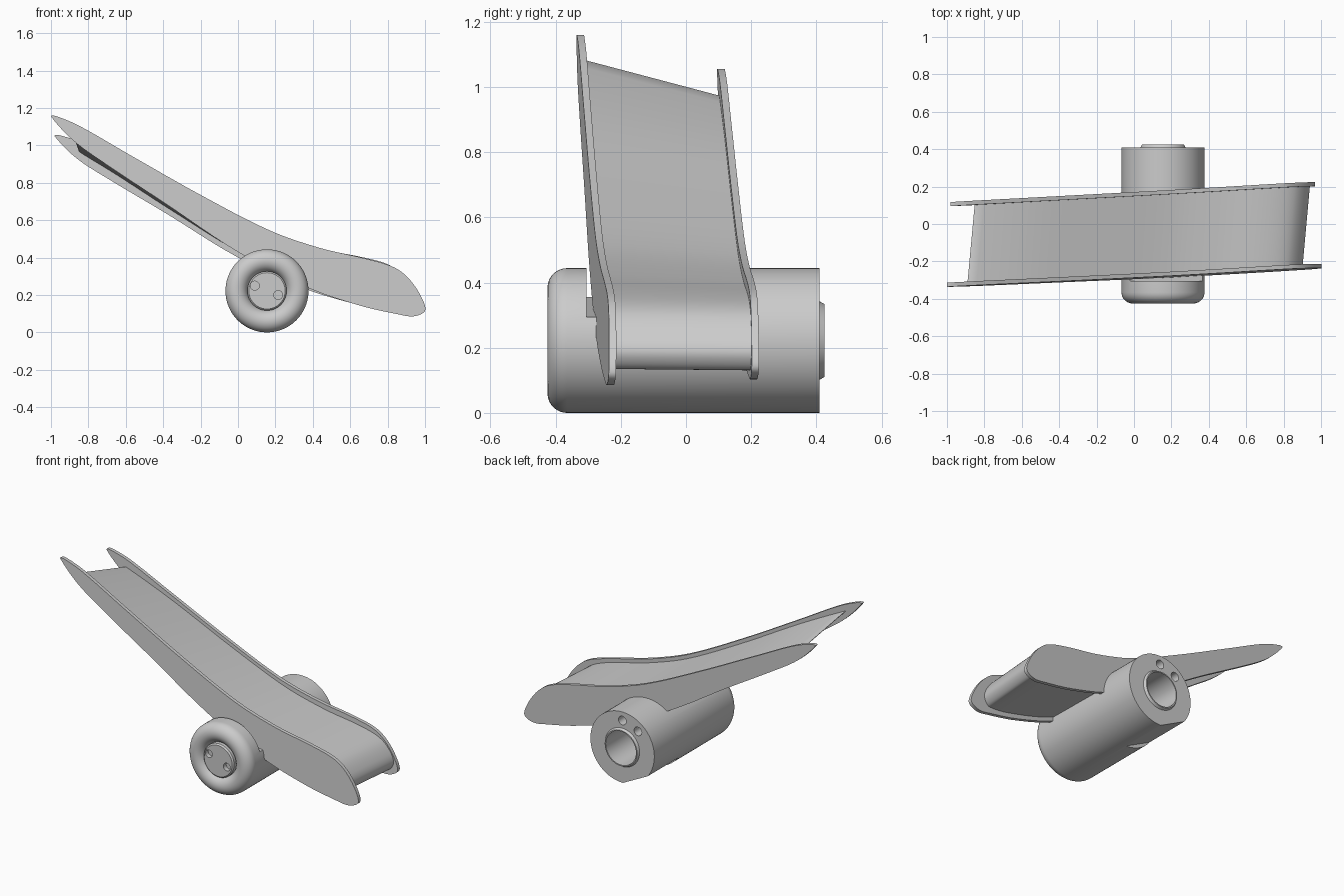
import bpy, bmesh, math
from mathutils import Vector, Matrix

if "Cube" in bpy.data.objects:
    bpy.data.objects.remove(bpy.data.objects["Cube"])

HX, HZ, HR = 0.155, 0.222, 0.222   # hub axis and radius


def make(name, bm, angle=30):
    bmesh.ops.remove_doubles(bm, verts=bm.verts, dist=1e-5)
    bmesh.ops.recalc_face_normals(bm, faces=bm.faces)
    me = bpy.data.meshes.new(name)
    bm.to_mesh(me)
    bm.free()
    ob = bpy.data.objects.new(name, me)
    bpy.context.collection.objects.link(ob)
    smooth(ob, angle)
    return ob


def smooth(ob, angle=30):
    bpy.ops.object.select_all(action='DESELECT')
    ob.select_set(True)
    bpy.context.view_layer.objects.active = ob
    bpy.ops.object.shade_smooth_by_angle(angle=math.radians(angle))


def spline(pts, n=6):
    """Closed smooth curve through the points."""
    out, m = [], len(pts)
    for i in range(m):
        a, b, c, d = (Vector(pts[(i + k) % m]) for k in (-1, 0, 1, 2))
        # end tangents scaled by the chord so uneven spacing stays smooth
        L = (c - b).length
        t0 = (c - a) * (L / ((b - a).length + L))
        t1 = (d - b) * (L / ((d - c).length + L))
        for j in range(n):
            t = j / n
            out.append(b * (2*t**3 - 3*t*t + 1) + t0 * (t**3 - 2*t*t + t)
                       + c * (3*t*t - 2*t**3) + t1 * (t**3 - t*t))
    return out


def loft(name, ring_a, ring_b, angle=30):
    bm = bmesh.new()
    a = [bm.verts.new(p) for p in ring_a]
    b = [bm.verts.new(p) for p in ring_b]
    n = len(a)
    for i in range(n):
        bm.faces.new((a[i], a[(i+1) % n], b[(i+1) % n], b[i]))
    bm.faces.new(a)
    bm.faces.new(b)
    return make(name, bm, angle)


def front_y(x, z):
    return -0.276 + 0.049*x + 0.04*(z - 0.63 + 0.53*x)


def back_y(x, z):
    return 0.16 + 0.054*x + 0.02*(z - 0.6 + 0.5*x)


def drop(x):
    """How far the back section sits below the front one (blade twist)."""
    return 0.025 - 0.0625*x + 0.0175*x*x


# End plates: one outline, the back one twisted
plate = spline([(-1, 1.155), (-.975, 1.157), (-.85, 1.105), (-.58, .95), (-.2, .735), (.17, .545),
                (.436, .452), (.70, .39), (.84, .345), (.92, .28), (.985, .18),
                (1, .115), (.94, .086), (.86, .096), (.65, .144), (.37, .24),
                (0, .43), (-.39, .69), (-.7, .895), (-.88, 1.025)])
back_plate = [Vector((p.x*0.973 - 0.008, p.y - drop(p.x))) for p in plate]
for name, prof, fy in (("front_end_plate", plate, front_y), ("back_end_plate", back_plate, back_y)):
    loft(name, *[[(p.x, fy(p.x, p.y) + s, p.y) for p in prof] for s in (-.011, .011)])

# Blade body lofted between the plates
body = spline([(-.89, 1.085), (-.58, .925), (-.2, .71), (.17, .52), (.436, .428), (.70, .365),
               (.82, .315), (.885, .24), (.90, .18), (.86, .135), (.65, .172),
               (.37, .265), (0, .455), (-.39, .72), (-.7, .945), (-.885, 1.075)])
back_body = [Vector((p.x + 0.04, p.y - drop(p.x) - 0.02)) for p in body]
loft("blade_body", [(p.x, front_y(p.x, p.y), p.y) for p in body],
     [(p.x, back_y(p.x, p.y), p.y) for p in back_body])

# Hub: revolved profile (y, radius) with rounded front ring, plug and rear bore
prof = [(-.418, 0), (-.418, .097), (-.410, .105), (-.385, .105)]
prof += [(-.365 - .06*math.sin(t), .162 - .06*math.cos(t))
         for t in [math.radians(25 + 155*i/14) for i in range(15)]]
prof += [(.41, HR), (.41, .12), (.425, .112), (.425, .105), (-.22, .105), (-.22, 0)]
bm = bmesh.new()
vs = [bm.verts.new((HX, y, HZ + r)) for y, r in prof]
es = [bm.edges.new(e) for e in zip(vs, vs[1:])]
bmesh.ops.spin(bm, geom=vs + es, cent=(HX, 0, HZ), axis=(0, 1, 0),
               angle=2*math.pi, steps=72, use_duplicate=False)
hub = make("hub", bm)

# Cutters
cutters = []


def drill(x, z, y, r, depth):
    bm = bmesh.new()
    bmesh.ops.create_cone(bm, cap_ends=True, segments=24, radius1=r, radius2=r, depth=depth,
                          matrix=Matrix.Translation((x, y, z)) @ Matrix.Rotation(math.pi/2, 4, 'X'))
    cutters.append(make("drill_cutter", bm))


for x, z in ((.09, .25), (.215, .2)):          # plug holes
    drill(x, z, -.42, .024, .06)
for deg in (90, 130):                          # rear face holes
    a = math.radians(deg)
    drill(HX + .168*math.cos(a), HZ + .168*math.sin(a), .41, .027, .2)

# slot beside the front plate
slot = [(.45, .28), (.45, .6), (-.15, .6), (-.15, .375)]
cutters.append(loft("slot_cutter", *[[(x, y, z) for x, z in slot] for y in (-.305, -.265)]))

# flat on the lower rear of the hub
a = math.radians(243)
d, t = Vector((math.cos(a), math.sin(a))), Vector((-math.sin(a), math.cos(a)))
c = Vector((HX, HZ))
flat = [c + d*u + t*v for u, v in ((.2, -.2), (.2, .2), (.4, .2), (.4, -.2))]
cutters.append(loft("flat_cutter", *[[(p.x, y, p.y) for p in flat] for y in (.11, .5)]))

for cut in cutters:
    cut.hide_render = True
    m = hub.modifiers.new("cut", 'BOOLEAN')
    m.operation, m.solver, m.object = 'DIFFERENCE', 'EXACT', cut
    bpy.ops.object.select_all(action='DESELECT')
    bpy.context.view_layer.objects.active = hub
    hub.select_set(True)
    bpy.ops.object.modifier_apply(modifier=m.name)
for cut in cutters:
    bpy.data.objects.remove(cut)
smooth(hub)
